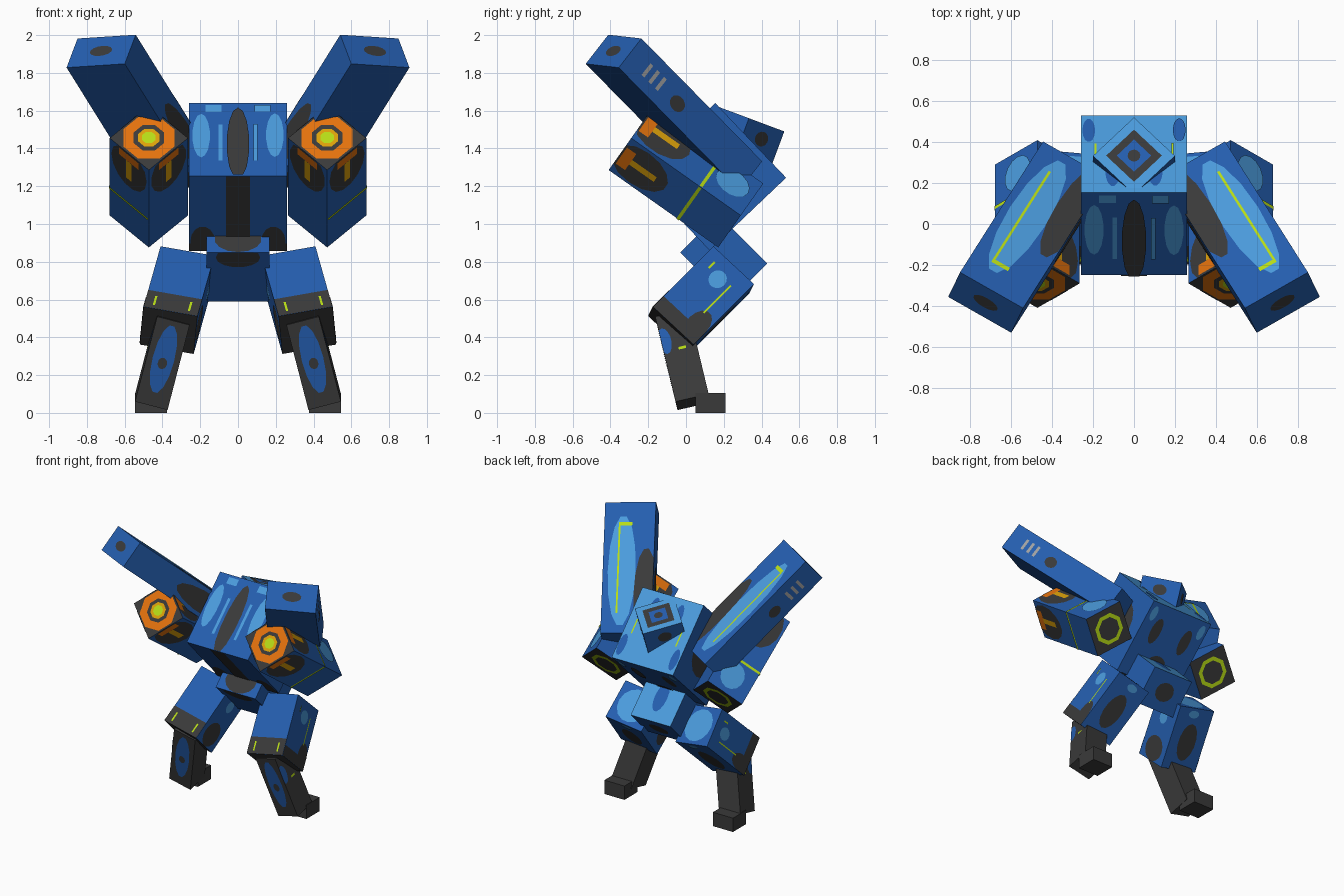
import bpy
import math
from mathutils import Vector as V

if "Cube" in bpy.data.objects:
    bpy.data.objects.remove(bpy.data.objects["Cube"])

PALETTE = {
    "blue": (0.018, 0.112, 0.43), "light_blue": (0.07, 0.33, 0.72),
    "dark_grey": (0.042, 0.042, 0.042), "orange": (0.78, 0.17, 0.004),
    "gold": (0.72, 0.36, 0.003), "lime": (0.48, 0.72, 0.008), "pale_grey": (0.36, 0.36, 0.36),
}
NAMES = list(PALETTE)
MATS = []
for name, rgb in PALETTE.items():
    m = bpy.data.materials.new(name)
    m.diffuse_color = (*rgb, 1)
    m.use_nodes = True
    m.node_tree.nodes["Principled BSDF"].inputs["Base Color"].default_value = m.diffuse_color
    MATS.append(m)
BLUE, LIGHT, DARK, ORANGE, GOLD, LIME, GREY = range(7)


def blob(u, v, ru, rv, n=14):
    """Rounded patch in face coordinates (-1..1)."""
    pts = []
    for k in range(n):
        a = 2 * math.pi * (k + 0.5) / n
        pts.append((u + ru * math.cos(a), v + rv * math.sin(a)))
    return pts


def rect(u0, u1, v0, v1):
    return [(u0, v0), (u1, v0), (u1, v1), (u0, v1)]


def box(name, centre, axes, base=BLUE, sides=None, paint=(), mirror=False):
    """Box from a centre and three half-axes. Face key = (axis, sign).
    paint: (key, material, outline); outlines become thin plates on that face."""
    c, ax, sides = V(centre), [V(a) for a in axes], sides or {}
    verts, faces, mats, count = [], [], [], {}

    def add(i, s, pts, lift, mat):
        u, v = ax[(i + 1) % 3], ax[(i + 2) % 3]
        n = ax[i].normalized() * s
        ring = [c + ax[i] * s + n * lift + u * max(-1, min(1, p)) + v * max(-1, min(1, q))
                for p, q in pts]
        if u.cross(v).dot(n) < 0:
            ring.reverse()
        # outline order is counter-clockwise in (u, v)
        start = len(verts)
        verts.extend(ring)
        faces.append(range(start, start + len(ring)))
        mats.append(mat)

    for i in range(3):
        for s in (-1, 1):
            add(i, s, rect(-1, 1, -1, 1), 0, sides.get((i, s), base))
    for key, mat, pts in paint:
        count[key] = count.get(key, 0) + 1
        add(*key, pts, 0.001 + 0.001 * count[key], mat)
    me = bpy.data.meshes.new(name)
    me.from_pydata(verts, [], [tuple(f) for f in faces])
    for m in MATS:
        me.materials.append(m)
    for f, k in zip(me.polygons, mats):
        f.material_index = k
    me.update()
    ob = bpy.data.objects.new(name, me)
    bpy.context.collection.objects.link(ob)
    if mirror:
        mod = ob.modifiers.new("Mirror", "MIRROR")
        mod.use_mirror_merge = False
    return ob


def edge_box(name, corner, edges, **kw):
    """Box from one corner and three full edges."""
    e = [V(x) / 2 for x in edges]
    return box(name, V(corner) + e[0] + e[1] + e[2], e, **kw)


# Torso: tilted block; axes are x, up-rear, up-front
UPF, LOWF, UPR, LOWR = (2, 1), (1, -1), (1, 1), (2, -1)
p = []
for s in (-1, 1):
    p += [(UPF, LIGHT, blob(s * 0.75, 0.1, 0.18, 0.6)),
          (UPF, LIGHT, rect(s * 0.5 - 0.16, s * 0.5 + 0.16, 0.75, 0.93)),
          (UPF, LIGHT, rect(s * 0.36 - 0.04, s * 0.36 + 0.04, -0.6, 0.4)),
          (LOWF, DARK, blob(-0.75, s * 0.72, 0.4, 0.25)),
          (UPR, BLUE, blob(0.45, s * 0.4, 0.4, 0.14)),
          (UPR, BLUE, blob(-0.6, s * 0.85, 0.3, 0.12)),
          (UPR, LIME, rect(-0.25, 0.15, s * 0.72 - 0.02, s * 0.72 + 0.02)),
          (LOWR, DARK, blob(s * 0.5, 0.3, 0.16, 0.35)),
          (LOWR, LIGHT, blob(s * 0.82, 0.7, 0.1, 0.2)),
          ((0, s), DARK, blob(0, 0, 0.6, 0.6))]
p += [(UPF, DARK, blob(0, -0.15, 0.23, 1.0)), (LOWF, DARK, rect(-1, 1, -0.24, 0.24)),
      (LOWF, DARK, rect(-1, -0.8, -1, 1)), (LOWR, DARK, blob(0, -0.5, 0.3, 0.25))]
box("torso", (0, 0.14, 1.25), [(0.26, 0, 0), (0, 0.2025, 0.1925), (0, -0.1875, 0.1975)],
    sides={UPR: LIGHT}, paint=p)

# Head: square block turned 45 degrees on the back of the torso
n = V((0, 0.35, 0.937))
p = [((2, 1), DARK, rect(-0.68, 0.68, -0.68, 0.68)), ((2, 1), BLUE, rect(-0.42, 0.42, -0.42, 0.42)),
     ((2, 1), DARK, blob(0, 0, 0.22, 0.22))]
p += [((0, 1), DARK, blob(0, 0.2, 0.35, 0.4)), ((1, 1), DARK, blob(0.2, 0, 0.4, 0.35))]
box("head", V((0, 0.333, 1.56)) - n * 0.1,
    [(0.1, 0.0937, -0.035), (-0.1, 0.0937, -0.035), n * 0.1], sides={(2, 1): LIGHT}, paint=p)

# Pelvis
box("pelvis", (0, 0.2, 0.82), [(0.168, 0, 0), (0, 0.1, 0.1), (0, -0.13, 0.13)],
    sides={UPR: LIGHT, UPF: BLUE},
    paint=[(UPF, DARK, blob(0, -0.3, 0.75, 0.7)), (LOWF, DARK, blob(0.8, 0, 0.4, 0.7)),
           (UPR, BLUE, blob(0, 0, 0.6, 0.3)), (LOWR, DARK, blob(0, 0, 0.45, 0.5))])

# Shoulder pods: diamond-section prisms with a ringed muzzle in front
q = V((0, 0.577, 0.817))
x = V((1, 0, 0))
FRONT, REAR = (2, -1), (2, 1)
p = [(FRONT, m, blob(0, 0, r, r, 8)) for m, r in
     ((ORANGE, 1.0), (DARK, 0.6), (GOLD, 0.42), (LIME, 0.27))]
p += [(REAR, LIME, blob(0, 0, 0.78, 0.78, 8)), (REAR, DARK, blob(0, 0, 0.58, 0.58, 8))]
for s in (-1, 1):
    # faces whose length runs along v, then faces whose length runs along u
    p += [((0, s), DARK, blob(0, -0.65, 0.9, 0.5)), ((0, s), ORANGE, rect(-0.5, 0.5, -0.97, -0.8)),
          ((0, s), GOLD, rect(-0.14, 0.14, -0.8, -0.35)),
          ((1, s), DARK, blob(-0.65, 0, 0.5, 0.9)), ((1, s), ORANGE, rect(-0.97, -0.8, -0.5, 0.5)),
          ((1, s), GOLD, rect(-0.8, -0.35, -0.14, 0.14))]
p += [((0, 1), LIME, rect(-1, 1, 0.24, 0.29)), ((1, -1), LIME, rect(0.24, 0.29, -1, 1)),
      ((0, 1), LIGHT, blob(0.1, 0.62, 0.6, 0.28))]
box("shoulder_pod", (0.472, 0, 1.25),
    [(x + q) * 0.1035, (q - x) * 0.1035, V((0, 0.817, -0.577)) * 0.355],
    sides={FRONT: DARK, REAR: DARK}, paint=p, mirror=True)

# Raised arms: axes are outward, down-front, inward along the length
TOP, UNDER, OUT, INN, END = (1, -1), (1, 1), (0, 1), (0, -1), (2, -1)
p = [(TOP, DARK, blob(0.4, -0.7, 0.7, 0.45)), (TOP, LIGHT, blob(0.05, 0.25, 0.85, 0.55)),
     (TOP, LIME, rect(-0.65, 0.7, 0.36, 0.43)), (TOP, LIME, rect(-0.69, -0.64, -0.1, 0.43)),
     (UNDER, DARK, blob(0.8, -0.3, 0.35, 0.6)),
     (OUT, DARK, blob(0.1, -0.2, 0.4, 0.1)), (INN, DARK, blob(0, 0.45, 0.75, 0.55)),
     (END, DARK, blob(0, 0, 0.38, 0.35))]
for k in range(3):
    v = -0.74 + 0.11 * k
    p.append((OUT, GREY, rect(-0.4, 0.4, v, v + 0.045)))
box("arm", (0.522, -0.064, 1.59),
    [(0.154, 0.0875, -0.01), (0.029, -0.06, -0.077), (-0.2025, 0.3195, -0.325)],
    paint=p, mirror=True)

# Thighs: axes are up-rear, down-rear, inward
p = [((1, -1), DARK, rect(-1, 1, -1, -0.45)),
     ((2, -1), DARK, rect(-1, -0.65, -1, 1)), ((2, -1), DARK, blob(-0.6, 0.6, 0.4, 0.4)),
     ((2, -1), LIGHT, blob(0.5, -0.05, 0.22, 0.32)),
     ((2, -1), LIME, rect(-0.3, 0.6, 0.42, 0.48)), ((2, -1), LIME, rect(0.55, 0.75, -0.6, -0.53)),
     ((2, 1), DARK, blob(-0.6, 0, 0.4, 0.7)), ((2, 1), LIGHT, blob(0.4, 0, 0.2, 0.3)),
     ((0, 1), LIGHT, blob(0, 0, 0.85, 0.8)),
     ((1, 1), DARK, blob(0, -0.1, 0.5, 0.6)), ((1, 1), LIGHT, blob(0.1, 0.8, 0.3, 0.12))]
for s in (-1, 1):
    p.append(((1, -1), LIME, rect(s * 0.65 - 0.04, s * 0.65 + 0.04, -0.9, -0.6)))
edge_box("thigh", (0.5, -0.175, 0.562),
         [(-0.09, 0.32, 0.32), (0.02, 0.215, -0.2), (-0.285, -0.025, -0.05)],
         sides={(0, -1): DARK}, paint=p, mirror=True)

# Shins: axes are inward, rearward, up
edge_box("shin", (0.545, -0.055, 0.06),
         [(-0.172, 0.01, -0.045), (0, 0.175, 0.04), (-0.117, -0.108, 0.45)], base=DARK,
         paint=[((1, -1), BLUE, blob(0.1, 0, 0.8, 0.65)), ((1, -1), DARK, blob(0, 0, 0.13, 0.28)),
                ((0, -1), BLUE, blob(-0.8, 0.4, 0.4, 0.3)),
                ((0, -1), LIME, rect(-0.1, 0.35, 0.14, 0.2))], mirror=True)

# Feet
box("foot", (0.46, 0.13, 0.053), [(0.085, 0, 0), (0, 0.08, 0), (0, 0, 0.053)],
    base=DARK, mirror=True)
